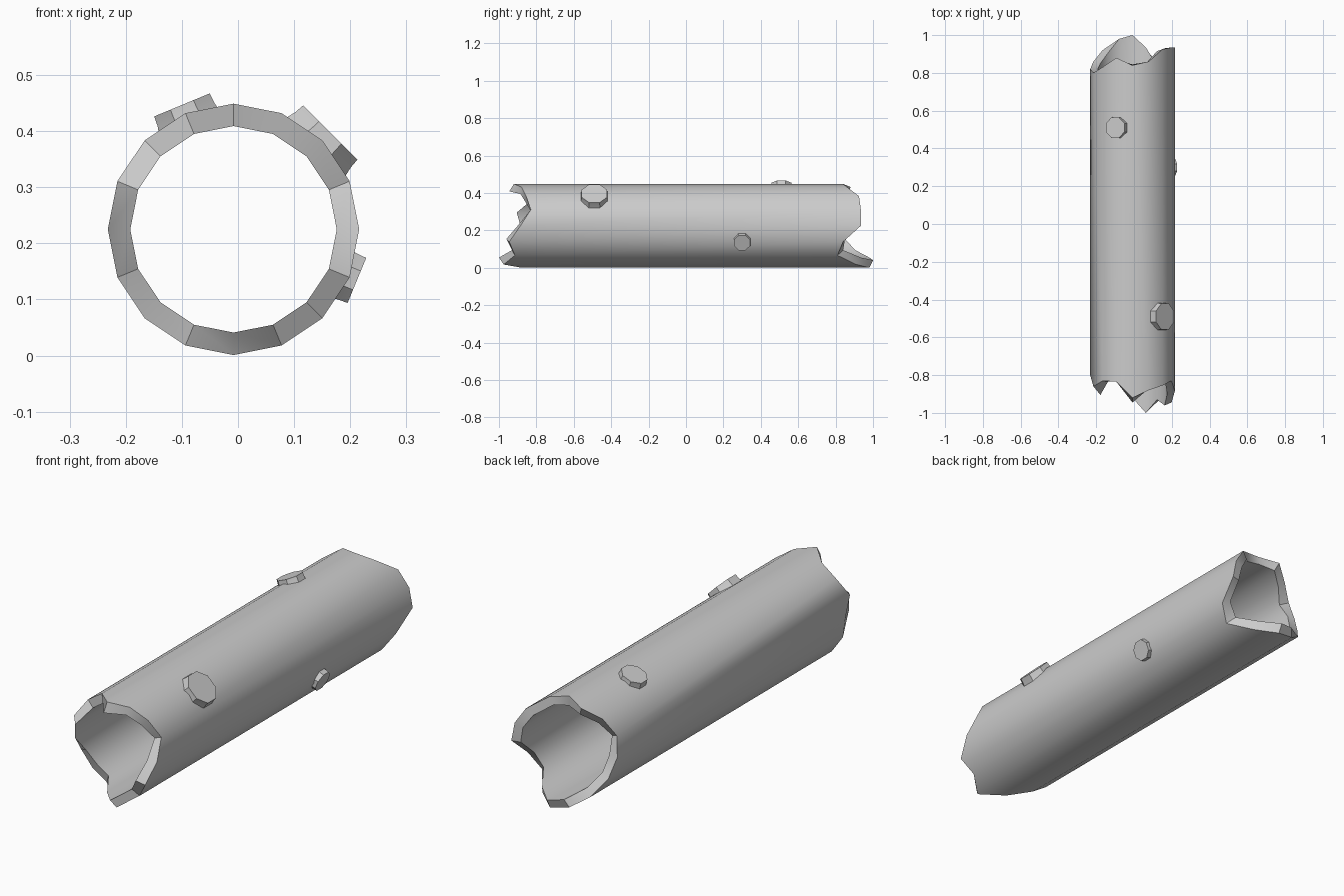
import bpy, bmesh, math
from mathutils import Vector, Matrix

if "Cube" in bpy.data.objects:
    bpy.data.objects.remove(bpy.data.objects["Cube"])

N = 16
CX, CZ = -0.008, 0.225
R_OUT, R_IN = 0.224, 0.184

# Splintered end positions along y, counter-clockwise from the +x side
front_out = [-.885, -.83, -.855, -.88, -.92, -.835, -.83, -.86,
             -.80, -.81, -.80, -.80, -.88, -.975, -.915, -.945]
front_in = [-.90, -.825, -.86, -.885, -.945, -.83, -.835, -.905,
            -.885, -.83, -.81, -.81, -.92, -1.0, -.93, -.96]
back_out = [.935, .935, .925, .86, .84, .88, .83, .80,
            .82, .86, .92, .965, .98, .91, .81, .84]
back_in = [.925, .93, .915, .85, .845, .865, .82, .78,
           .82, .85, .905, .98, 1.0, .935, .84, .85]


def finish(bm, name):
    bmesh.ops.recalc_face_normals(bm, faces=bm.faces)
    mesh = bpy.data.meshes.new(name)
    bm.to_mesh(mesh)
    bm.free()
    ob = bpy.data.objects.new(name, mesh)
    bpy.context.collection.objects.link(ob)
    bpy.ops.object.select_all(action='DESELECT')
    ob.select_set(True)
    bpy.context.view_layer.objects.active = ob
    bpy.ops.object.shade_smooth_by_angle(angle=math.radians(35))
    return ob


def bridge(bm, a, b):
    n = len(a)
    for i in range(n):
        j = (i + 1) % n
        bm.faces.new((a[i], a[j], b[j], b[i]))


# Hollow log: outer wall, inner wall and the jagged rims joining them
bm = bmesh.new()


def ring(radius, ys):
    return [bm.verts.new((CX + radius * math.cos(k * math.tau / N), y,
                          CZ + radius * math.sin(k * math.tau / N)))
            for k, y in enumerate(ys)]


loops = [ring(R_OUT, front_out), ring(R_OUT, back_out),
         ring(R_IN, back_in), ring(R_IN, front_in)]
for i in range(4):
    bridge(bm, loops[i], loops[(i + 1) % 4])
finish(bm, "hollow_log")


# Sawn branch stubs: octagonal caps with a slightly flared base
def stub(name, angle, y, radius, top):
    a = math.radians(angle)
    out = Vector((math.cos(a), 0, math.sin(a)))
    side = Vector((-math.sin(a), 0, math.cos(a)))
    along = Vector((0, 1, 0))
    centre = Vector((CX, y, CZ))
    bm = bmesh.new()
    rings = []
    for scale, dist in ((1.12, 0.196), (1.02, top - 0.018), (1.0, top)):
        rings.append([bm.verts.new(centre + out * dist + radius * scale * (
            side * math.cos((i + .5) * math.tau / 8) +
            along * math.sin((i + .5) * math.tau / 8))) for i in range(8)])
    bridge(bm, rings[0], rings[1])
    bridge(bm, rings[1], rings[2])
    bm.faces.new(rings[2])
    bm.faces.new(rings[0][::-1])
    finish(bm, name)


stub("large_branch_stub", 45, -0.49, 0.074, 0.244)
stub("top_branch_stub", 112.5, 0.51, 0.058, 0.24)
stub("small_branch_stub", -22.5, 0.30, 0.047, 0.238)
